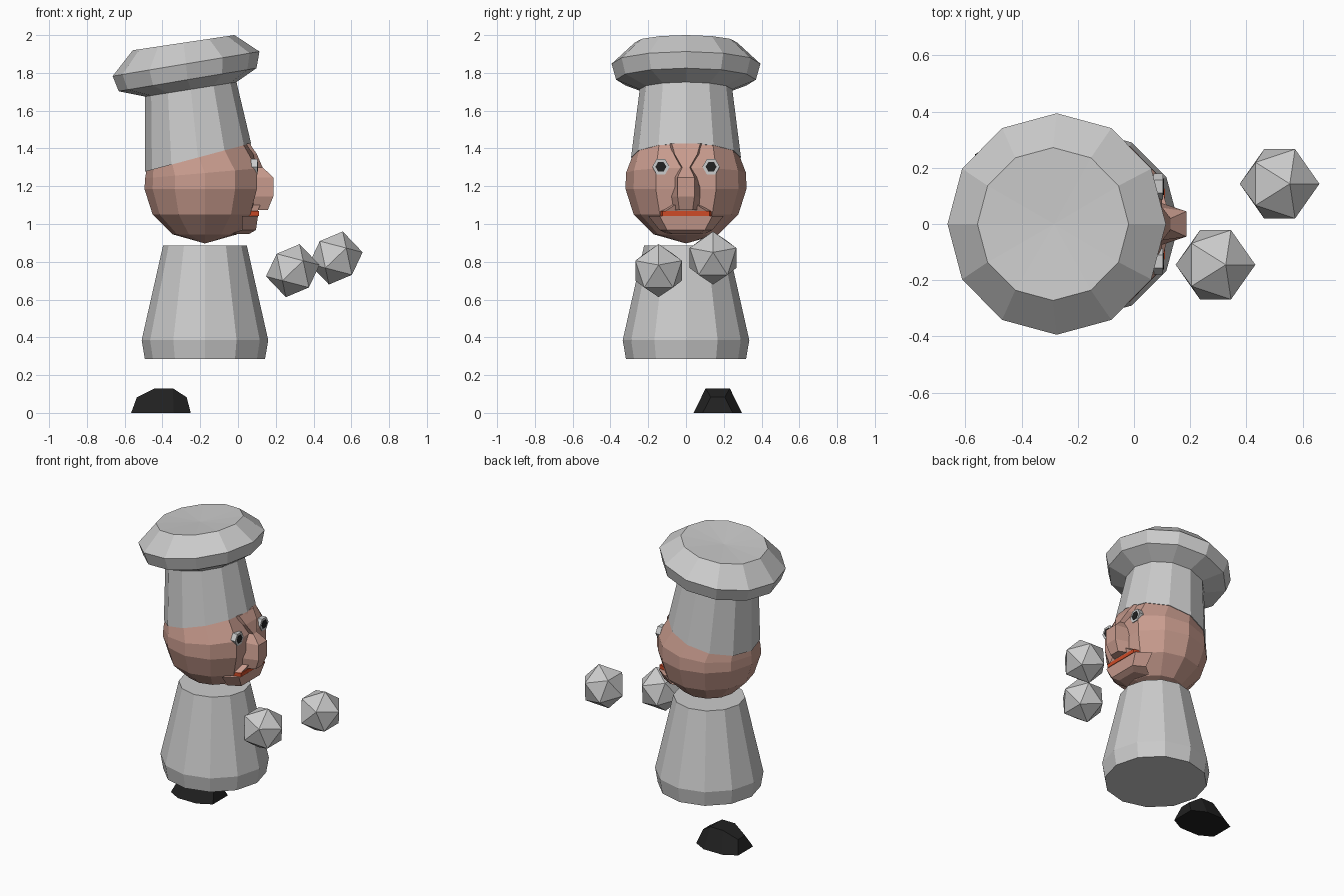
import bpy, bmesh
from math import sin, cos, pi, radians
from mathutils import Matrix, Vector

cube = bpy.data.objects.get("Cube")
if cube:
    bpy.data.objects.remove(cube)


def material(name, rgb):
    m = bpy.data.materials.new(name)
    m.use_nodes = True
    m.diffuse_color = (*rgb, 1)
    m.node_tree.nodes["Principled BSDF"].inputs["Base Color"].default_value = (*rgb, 1)
    return m


WHITE = material("cloth white", (0.6, 0.6, 0.6))
SKIN = material("skin", (0.58, 0.33, 0.27))
RED = material("mouth red", (0.62, 0.07, 0.02))
BLACK = material("black", (0.015, 0.015, 0.015))


def finish(name, bm, mat):
    bmesh.ops.recalc_face_normals(bm, faces=bm.faces)
    mesh = bpy.data.meshes.new(name)
    bm.to_mesh(mesh)
    bm.free()
    mesh.materials.append(mat)
    obj = bpy.data.objects.new(name, mesh)
    bpy.context.collection.objects.link(obj)
    return obj


def loft(name, rings, mat):
    """Skin a stack of rings; a ring of one point closes as a fan."""
    bm = bmesh.new()
    loops = [[bm.verts.new(p) for p in r] for r in rings]
    for a, b in zip(loops, loops[1:]):
        n = max(len(a), len(b))
        for i in range(n):
            j = (i + 1) % n
            if len(a) == 1:
                bm.faces.new((a[0], b[j], b[i]))
            elif len(b) == 1:
                bm.faces.new((a[i], a[j], b[0]))
            else:
                bm.faces.new((a[i], a[j], b[j], b[i]))
    for end in (loops[0], loops[-1]):
        if len(end) > 2:
            bm.faces.new(end)
    return finish(name, bm, mat)


def ring(x, z, r, tilt=0, n=12):
    """Horizontal ring whose front (+x) side rises by the tilt."""
    t = radians(tilt)
    pts = []
    for i in range(n):
        a = 2 * pi * i / n
        pts.append(Vector((x + r * cos(a) * cos(t), r * sin(a), z + r * cos(a) * sin(t))))
    return pts


def wedge(z, back_w, front_w, front_x, back_x=0.02):
    """Trapezoid section for features that stand out of the face."""
    return [(back_x, -back_w, z), (front_x, -front_w, z),
            (front_x, front_w, z), (back_x, back_w, z)]


# Body
BODY_X = -0.175
loft("body", [ring(BODY_X, 0.285, 0.318), ring(BODY_X, 0.385, 0.335),
              ring(BODY_X, 0.885, 0.222)], WHITE)

# Head with a flattened face
head = [[Vector((BODY_X, 0, 0.897))], ring(BODY_X, 0.945, 0.17), ring(BODY_X, 1.05, 0.277),
        ring(BODY_X, 1.185, 0.32), ring(BODY_X, 1.27, 0.318, 5), ring(-0.21, 1.356, 0.285, 15)]
for r in head:
    for p in r:
        p.x = min(p.x, 0.1)
loft("head", head, SKIN)

# Leaning hat: band and puffed crown
loft("hat_band", [ring(-0.212, 1.352, 0.291, 15), ring(-0.25, 1.713, 0.245, 9)], WHITE)
loft("hat_crown", [ring(-0.25, 1.713, 0.245, 9), ring(-0.267, 1.764, 0.37, 9.5),
                   ring(-0.275, 1.848, 0.394, 9.5), ring(-0.288, 1.96, 0.272, 8.5),
                   [(-0.285, 0, 1.945)]], WHITE)

# Brow, bridge and nose
loft("nose", [wedge(1.425, 0.1, 0.075, 0.062), wedge(1.37, 0.08, 0.06, 0.1),
              wedge(1.3, 0.04, 0.02, 0.13), wedge(1.247, 0.07, 0.045, 0.187),
              wedge(1.146, 0.1, 0.045, 0.187), wedge(1.075, 0.095, 0.035, 0.158)], SKIN)

# Mouth and jaw
loft("upper_lip", [wedge(1.1, 0.1, 0.06, 0.118), wedge(1.068, 0.17, 0.11, 0.104)], SKIN)
loft("mouth", [wedge(1.068, 0.145, 0.125, 0.11), wedge(1.043, 0.145, 0.125, 0.11)], RED)
loft("jaw", [wedge(1.043, 0.2, 0.14, 0.106), wedge(0.968, 0.14, 0.1, 0.095),
             wedge(0.948, 0.1, 0.07, 0.06, -0.04)], SKIN)


# Eyes
def disc(name, y, r, x0, x1, mat):
    def hexagon(x):
        return [(x, y + r * cos(i * pi / 3), 1.303 + r * sin(i * pi / 3)) for i in range(6)]
    loft(name, [hexagon(x0), hexagon(x1)], mat)


for side, y in (("left", 0.133), ("right", -0.133)):
    disc(side + "_eye", y, 0.046, 0.07, 0.104, WHITE)
    disc(side + "_pupil", y, 0.029, 0.1, 0.107, BLACK)

# Floating hands
turn = Matrix.Rotation(radians(78), 4, "Y") @ Matrix.Rotation(pi, 4, "Z")
for name, spot in (("right_hand", (0.29, -0.145, 0.753)), ("left_hand", (0.518, 0.143, 0.82))):
    bm = bmesh.new()
    bmesh.ops.create_icosphere(bm, subdivisions=1, radius=0.145,
                               matrix=Matrix.Translation(spot) @ turn)
    finish(name, bm, WHITE)


# Single shoe
def shoe_section(base_x, base_w, top_x, top_w, h, y=0.168):
    return [(base_x, y - base_w, 0), (top_x, y - top_w, h),
            (top_x, y + top_w, h), (base_x, y + base_w, 0)]


loft("shoe", [shoe_section(-0.566, 0.08, -0.535, 0.037, 0.083),
              shoe_section(-0.48, 0.128, -0.44, 0.064, 0.13),
              shoe_section(-0.34, 0.128, -0.345, 0.064, 0.13),
              shoe_section(-0.25, 0.08, -0.272, 0.037, 0.083)], BLACK)
